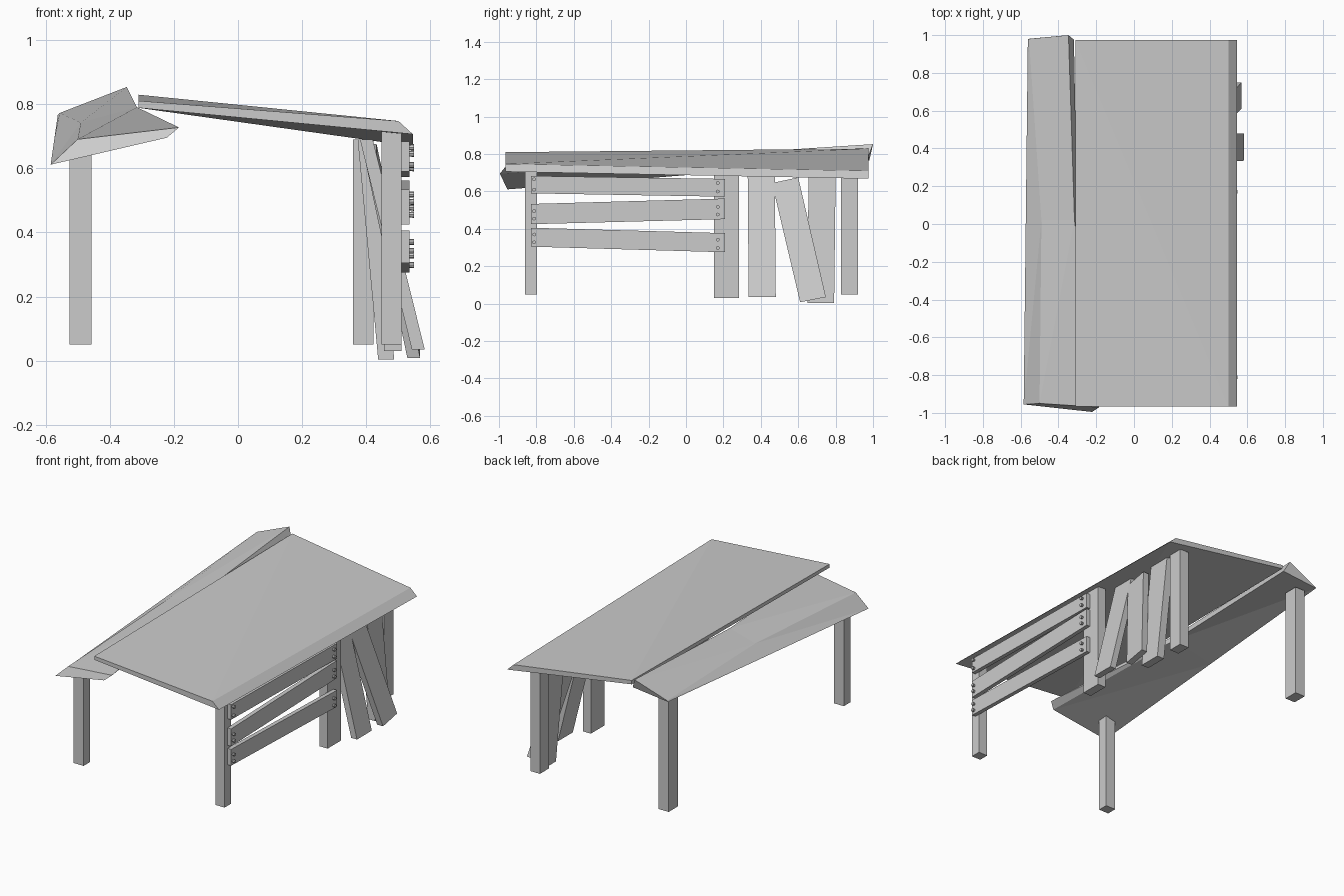
import bpy, bmesh
from math import pi
from mathutils import Vector, Matrix

if "Cube" in bpy.data.objects:
    bpy.data.objects.remove(bpy.data.objects["Cube"])


def loft(name, sections):
    """Solid skinned through matching cross-sections, closed at both ends."""
    bm = bmesh.new()
    rings = [[bm.verts.new(p) for p in s] for s in sections]
    n = len(rings[0])
    for a, b in zip(rings, rings[1:]):
        for i in range(n):
            j = (i + 1) % n
            bm.faces.new((a[i], a[j], b[i]))
            bm.faces.new((a[j], b[j], b[i]))
    bm.faces.new(rings[0])
    bm.faces.new(rings[-1])
    bmesh.ops.recalc_face_normals(bm, faces=bm.faces)
    me = bpy.data.meshes.new(name)
    bm.to_mesh(me)
    bm.free()
    ob = bpy.data.objects.new(name, me)
    bpy.context.collection.objects.link(ob)
    return ob


def upright(name, bottom, top):
    """Post or plank between two level rectangles (x0, x1, y0, y1, z_left, z_right)."""
    def ring(r):
        x0, x1, y0, y1, za, zb = r
        return [(x0, y0, za), (x1, y0, za), (x1, y1, zb), (x0, y1, zb)]
    return loft(name, [ring(bottom), ring(top)])


def post(name, x0, x1, y0, y1, z0, z1):
    return upright(name, (x0, x1, y0, y1, z0, z0), (x0, x1, y0, y1, z1, z1))


# Main sloping top slab, slightly twisted, bevelled on its low side
loft("main_top", [
    [(-0.31, -0.965, 0.81), (0.50, -0.965, 0.747),
     (0.545, -0.965, 0.706), (-0.31, -0.965, 0.788)],
    [(-0.31, 0.975, 0.829), (0.50, 0.975, 0.71),
     (0.545, 0.975, 0.668), (-0.31, 0.975, 0.805)],
])

# Narrow warped side board
loft("warped_side_top", [
    [(-0.184, -0.97, 0.727), (-0.50, -0.95, 0.69),
     (-0.584, -0.955, 0.611), (-0.222, -0.995, 0.695)],
    [(-0.315, 0.02, 0.79), (-0.49, 0.02, 0.742),
     (-0.573, 0.01, 0.688), (-0.30, 0.01, 0.745)],
    [(-0.347, 1.0, 0.853), (-0.556, 0.98, 0.772),
     (-0.562, 0.98, 0.765), (-0.318, 0.976, 0.79)],
])

# Corner posts and the middle post
post("front_left_post", -0.525, -0.457, -0.86, -0.797, 0.05, 0.655)
post("back_left_post", -0.525, -0.457, 0.83, 0.92, 0.05, 0.76)
post("front_right_post", 0.448, 0.51, -0.86, -0.797, 0.05, 0.713)
post("back_right_post", 0.358, 0.422, 0.83, 0.92, 0.05, 0.69)
post("middle_post", 0.455, 0.51, 0.15, 0.283, 0.03, 0.69)

# Loose planks leaning against the slab
upright("leaning_plank_outer", (0.542, 0.582, 0.335, 0.48, 0.035, 0.035),
        (0.38, 0.42, 0.33, 0.475, 0.69, 0.69))
upright("leaning_plank_crossed", (0.528, 0.568, 0.61, 0.748, 0.008, 0.035),
        (0.392, 0.432, 0.46, 0.60, 0.645, 0.675))
upright("leaning_plank_inner", (0.437, 0.487, 0.65, 0.792, 0.003, 0.003),
        (0.373, 0.42, 0.655, 0.80, 0.69, 0.69))

# Crooked side rails: (front bottom, front top, back bottom, back top), nail heights
rails = [
    ((0.59, 0.683, 0.572, 0.667), (0.665, 0.61), (0.645, 0.60)),
    ((0.425, 0.533, 0.452, 0.562), (0.495, 0.455), (0.518, 0.477)),
    ((0.305, 0.406, 0.275, 0.377), (0.37, 0.328), (0.342, 0.298)),
]
for k, ((fb, ft, bb, bt), front_nails, back_nails) in enumerate(rails, 1):
    def end(y, lo, hi):
        return [(0.508, y, lo), (0.534, y, lo), (0.534, y, hi), (0.508, y, hi)]
    loft(f"side_rail_{k}", [end(-0.83, fb, ft), end(0.208, bb, bt)])

    # Nail heads at both ends of the rail
    bm = bmesh.new()
    for y, heights in ((-0.812, front_nails), (0.17, back_nails)):
        for z in heights:
            bmesh.ops.create_cone(
                bm, cap_ends=True, segments=8, radius1=0.008, radius2=0.01, depth=0.024,
                matrix=Matrix.Translation(Vector((0.537, y, z))) @ Matrix.Rotation(pi / 2, 4, 'Y'))
    me = bpy.data.meshes.new(f"rail_nails_{k}")
    bm.to_mesh(me)
    bm.free()
    bpy.context.collection.objects.link(bpy.data.objects.new(f"rail_nails_{k}", me))
